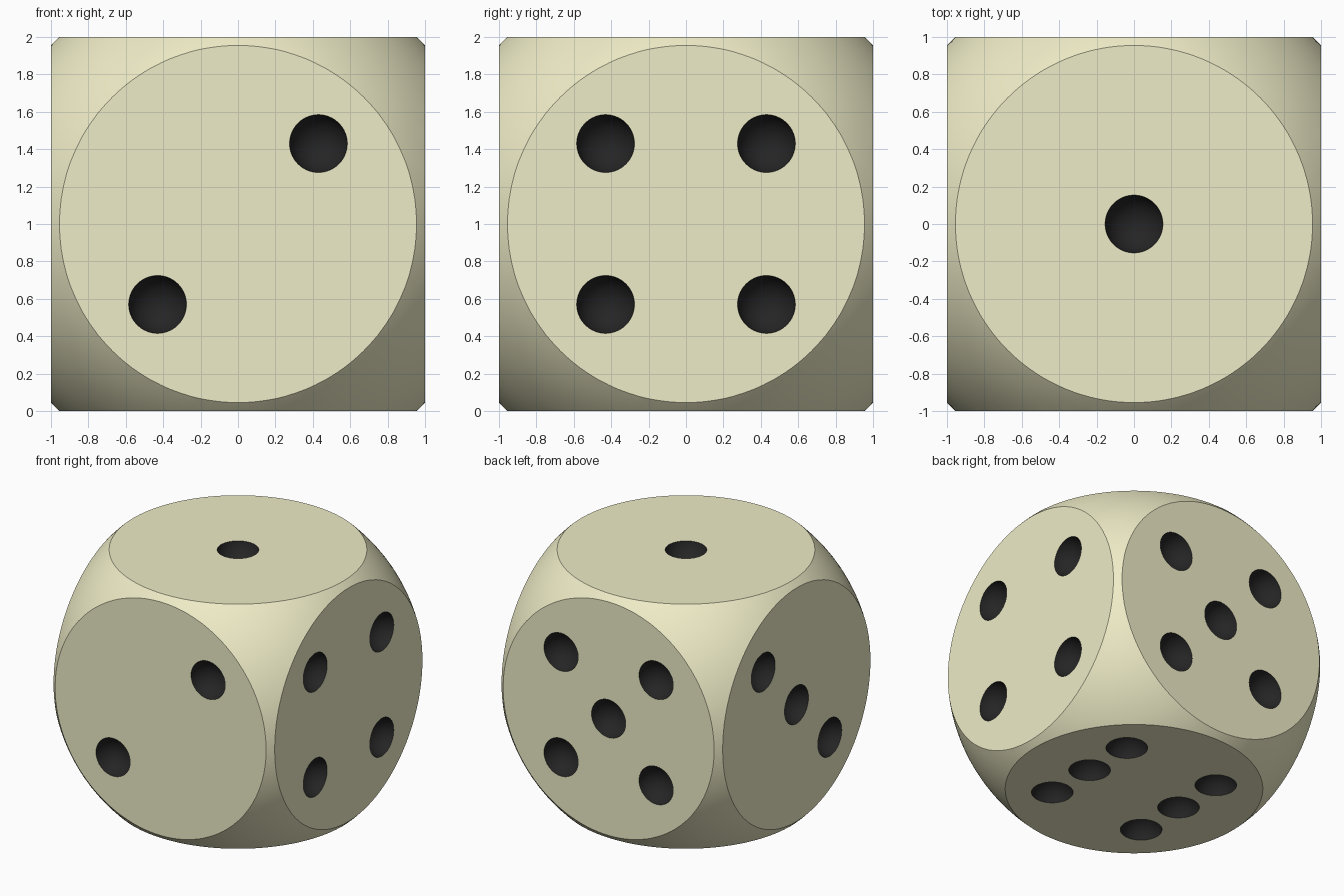
import bpy, bmesh, math
from mathutils import Matrix, Vector

if "Cube" in bpy.data.objects:
    bpy.data.objects.remove(bpy.data.objects["Cube"])

BALL_R = 1.383             # rounds the corners of the cube
D = 0.43                   # pip spacing from face centre
PIP_R, PIP_DEPTH = 0.155, 0.13


def material(name, rgb):
    m = bpy.data.materials.new(name)
    m.diffuse_color = (*rgb, 1)
    m.use_nodes = True
    m.node_tree.nodes["Principled BSDF"].inputs["Base Color"].default_value = m.diffuse_color
    return m


ivory = material("ivory", (0.86, 0.84, 0.57))
black = material("black", (0.018, 0.018, 0.019))


def make_object(name, bm, mats, index=0):
    for f in bm.faces:
        f.material_index = index
    me = bpy.data.meshes.new(name)
    bm.to_mesh(me)
    bm.free()
    for m in mats:
        me.materials.append(m)
    ob = bpy.data.objects.new(name, me)
    bpy.context.collection.objects.link(ob)
    return ob


# Die body: a cube
bm = bmesh.new()
bmesh.ops.create_cube(bm, size=2, matrix=Matrix.Translation((0, 0, 1)))
die = make_object("die", bm, [ivory, black])

# Ball that rounds the corners
bm = bmesh.new()
bmesh.ops.create_uvsphere(bm, u_segments=128, v_segments=64, radius=BALL_R,
                          matrix=Matrix.Translation((0, 0, 1)))
ball = make_object("rounding_ball", bm, [ivory, black])

# Pip cutters: (normal, axis a, axis b, pip spots) per face
X, Y, Z = Vector((1, 0, 0)), Vector((0, 1, 0)), Vector((0, 0, 1))
diagonal = [(-1, -1), (1, 1)]
corners = diagonal + [(-1, 1), (1, -1)]
faces = [
    (Z, X, Y, [(0, 0)]),
    (-Y, X, Z, diagonal),
    (-X, Y, Z, diagonal + [(0, 0)]),
    (X, Y, Z, corners),
    (Y, X, Z, corners + [(0, 0)]),
    (-Z, X, Y, corners + [(-1, 0), (1, 0)]),
]
sphere_r = (PIP_R ** 2 + PIP_DEPTH ** 2) / (2 * PIP_DEPTH)
bm = bmesh.new()
for n, a, b, spots in faces:
    turn = n.to_track_quat('Z', 'Y').to_matrix().to_4x4()
    for u, v in spots:
        p = Z + n * (1 + sphere_r - PIP_DEPTH) + a * (u * D) + b * (v * D)
        bmesh.ops.create_uvsphere(bm, u_segments=40, v_segments=24, radius=sphere_r,
                                  matrix=Matrix.Translation(p) @ turn)
pips = make_object("pip_cutters", bm, [ivory, black], 1)

# Round the cube, then hollow the pips
bpy.context.view_layer.objects.active = die
die.select_set(True)
for cutter, op in ((ball, 'INTERSECT'), (pips, 'DIFFERENCE')):
    mod = die.modifiers.new(op.title(), 'BOOLEAN')
    mod.operation, mod.object, mod.solver = op, cutter, 'EXACT'
    bpy.ops.object.modifier_apply(modifier=mod.name)
    bpy.data.objects.remove(cutter)

bpy.ops.object.shade_smooth_by_angle(angle=math.radians(30))
